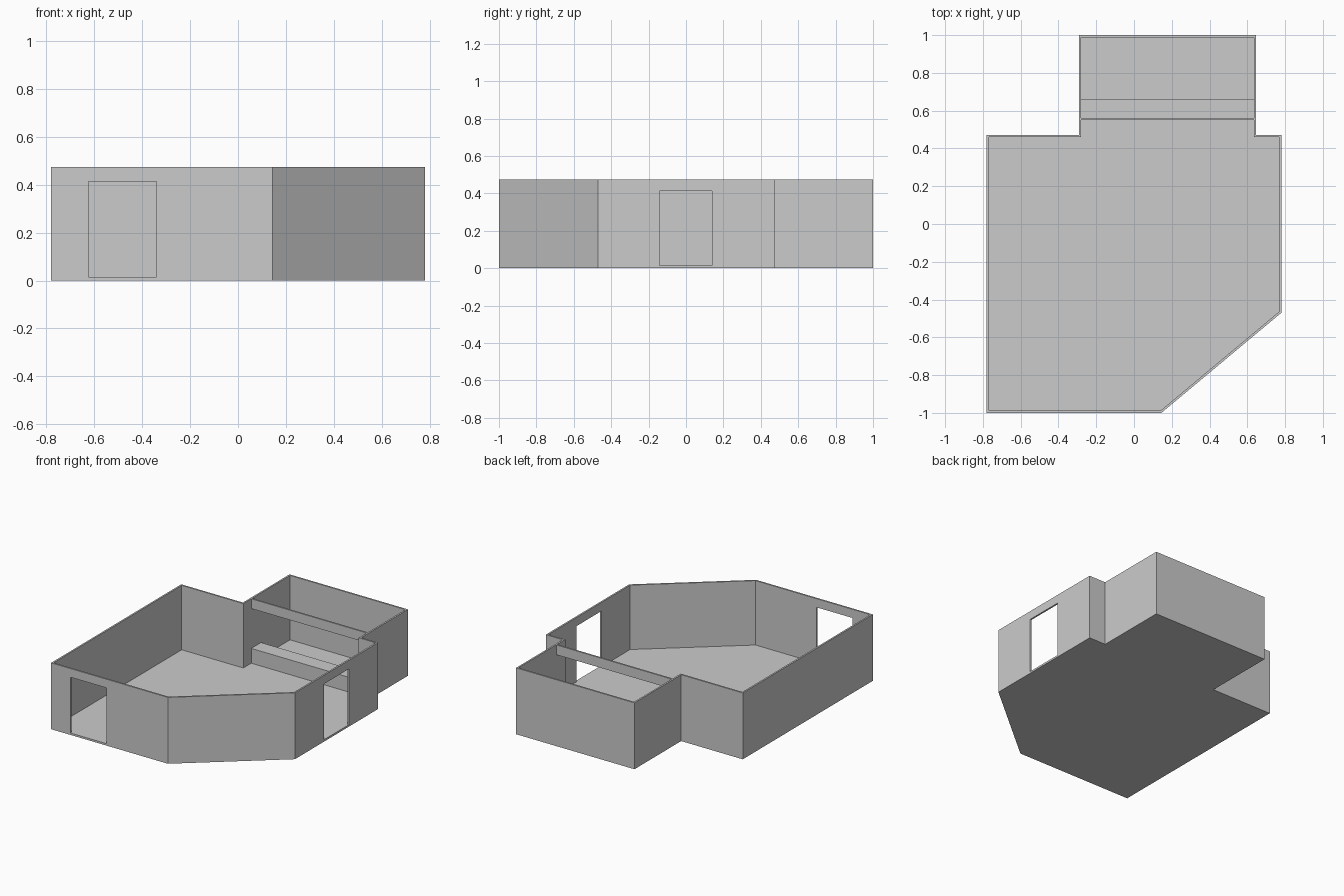
import bpy, bmesh
from mathutils import Vector

if "Cube" in bpy.data.objects:
    bpy.data.objects.remove(bpy.data.objects["Cube"])

H, T, FLOOR = 0.475, 0.012, 0.014   # wall height, wall thickness, floor thickness

# Outer footprint, counter-clockwise
OUTER = [(-0.78, -1), (0.145, -1), (0.78, -0.47), (0.78, 0.472), (0.646, 0.472),
         (0.646, 1), (-0.292, 1), (-0.292, 0.472), (-0.78, 0.472)]


def inset(points, d):
    """Offset a counter-clockwise outline inward by d with mitred corners."""
    result = []
    n = len(points)
    for i in range(n):
        a, b, c = (Vector(points[(i + k) % n]) for k in (-1, 0, 1))
        e1, e2 = (b - a).normalized(), (c - b).normalized()
        n1, n2 = Vector((-e1.y, e1.x)), Vector((-e2.y, e2.x))
        p = b + (n1 + n2) * (d / (1 + n1.dot(n2)))
        result.append((p.x, p.y))
    return result


def finish(name, bm):
    bmesh.ops.recalc_face_normals(bm, faces=bm.faces)
    mesh = bpy.data.meshes.new(name)
    bm.to_mesh(mesh)
    bm.free()
    obj = bpy.data.objects.new(name, mesh)
    bpy.context.collection.objects.link(obj)
    return obj


def prism(name, points, z0, z1):
    bm = bmesh.new()
    low = [bm.verts.new((x, y, z0)) for x, y in points]
    top = [bm.verts.new((x, y, z1)) for x, y in points]
    bm.faces.new(low[::-1])
    bm.faces.new(top)
    for i in range(len(points)):
        j = (i + 1) % len(points)
        bm.faces.new((low[i], low[j], top[j], top[i]))
    return finish(name, bm)


def box(name, x0, x1, y0, y1, z0, z1):
    return prism(name, [(x0, y0), (x1, y0), (x1, y1), (x0, y1)], z0, z1)


def ring_wall(name, outer, inner, z0, z1):
    bm = bmesh.new()
    loops = [[bm.verts.new((x, y, z)) for x, y in pts]
             for pts, z in ((outer, z0), (outer, z1), (inner, z1), (inner, z0))]
    n = len(outer)
    for k in range(4):
        a, b = loops[k], loops[(k + 1) % 4]
        for i in range(n):
            j = (i + 1) % n
            bm.faces.new((a[i], a[j], b[j], b[i]))
    return finish(name, bm)


inner = inset(OUTER, T)

# Outer walls and floor slab
walls = ring_wall("walls", OUTER, inner, 0, H)
prism("floor", inner, 0, FLOOR)

# Doorways in the front and right walls
cutters = [box("front_door_cutter", -0.625, -0.34, -1.1, -0.9, FLOOR, 0.413),
           box("right_door_cutter", 0.7, 0.85, -0.143, 0.14, FLOOR, 0.413)]
for cutter in cutters:
    cutter.hide_render = True
    mod = walls.modifiers.new("doorway", 'BOOLEAN')
    mod.operation = 'DIFFERENCE'
    mod.solver = 'EXACT'
    mod.object = cutter
    bpy.context.view_layer.objects.active = walls
    bpy.ops.object.modifier_apply(modifier=mod.name)
    bpy.data.objects.remove(cutter)

# Alcove divider: low ledge and overhead lintel
x0, x1 = -0.292 + T, 0.646 - T
box("alcove_ledge", x0, x1, 0.55, 0.66, FLOOR, 0.12)
box("alcove_lintel", x0, x1, 0.55, 0.562, 0.405, H)
